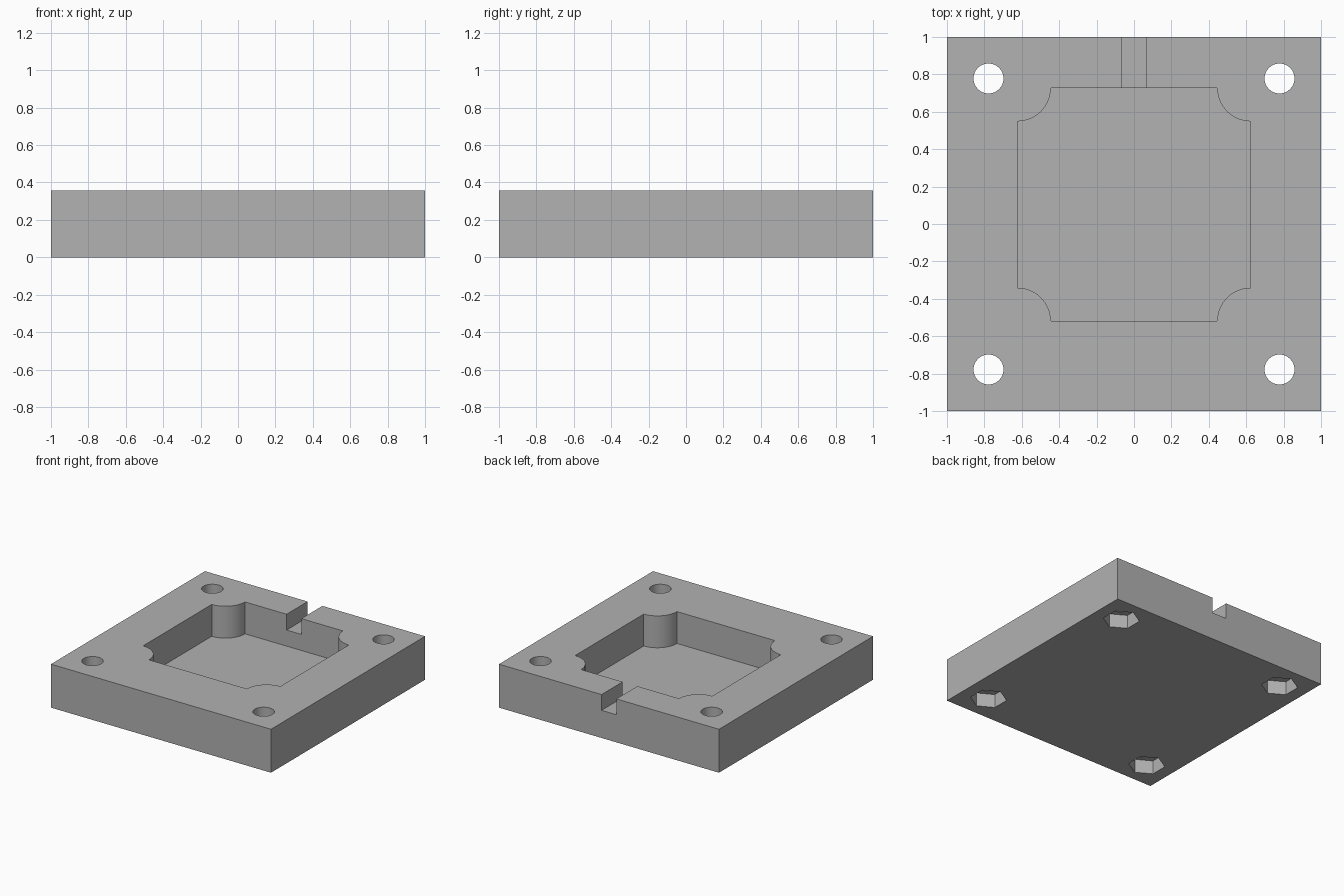
import bpy, bmesh
from math import cos, sin, pi

if "Cube" in bpy.data.objects:
    bpy.data.objects.remove(bpy.data.objects["Cube"], do_unlink=True)

HEIGHT = 0.357
BOLT = 0.778           # bolt hole offset from the centre
POCKET_HALF = 0.623    # half width of the square pocket
POCKET_Y = 0.104       # pocket is shifted towards the back
BOSS_R = 0.178         # rounded bosses in the pocket corners

grey = bpy.data.materials.new("light_grey")
grey.use_nodes = True
colour = (0.445, 0.445, 0.445, 1)
grey.diffuse_color = colour
grey.node_tree.nodes["Principled BSDF"].inputs["Base Color"].default_value = colour


def prism(name, outline, z0, z1):
    """Extrude a counter-clockwise outline from z0 up to z1."""
    bm = bmesh.new()
    base = bm.faces.new([bm.verts.new((x, y, z0)) for x, y in outline])
    top = bmesh.ops.extrude_face_region(bm, geom=[base])["geom"]
    verts = [v for v in top if isinstance(v, bmesh.types.BMVert)]
    bmesh.ops.translate(bm, verts=verts, vec=(0, 0, z1 - z0))
    bmesh.ops.recalc_face_normals(bm, faces=bm.faces)
    mesh = bpy.data.meshes.new(name)
    bm.to_mesh(mesh)
    bm.free()
    mesh.materials.append(grey)
    obj = bpy.data.objects.new(name, mesh)
    bpy.context.collection.objects.link(obj)
    return obj


def rectangle(x0, x1, y0, y1):
    return [(x0, y0), (x1, y0), (x1, y1), (x0, y1)]


def polygon(cx, cy, r, sides, start=0.0):
    return [(cx + r * cos(start + 2 * pi * i / sides),
             cy + r * sin(start + 2 * pi * i / sides)) for i in range(sides)]


def cut(target, cutter):
    """Subtract the cutter from the target and discard it."""
    cutter.hide_render = True
    mod = target.modifiers.new("cut", "BOOLEAN")
    mod.operation = "DIFFERENCE"
    mod.solver = "EXACT"
    mod.object = cutter
    bpy.context.view_layer.objects.active = target
    bpy.ops.object.modifier_apply(modifier=mod.name)
    bpy.data.objects.remove(cutter, do_unlink=True)


def pocket_outline(steps=16):
    """Square whose corners are bitten away by quarter circles."""
    points = []
    for k, (sx, sy) in enumerate([(1, 1), (-1, 1), (-1, -1), (1, -1)]):
        for i in range(steps + 1):
            a = (k - 1) * pi / 2 - pi / 2 * i / steps + 0.0
            points.append((sx * POCKET_HALF + BOSS_R * cos(a),
                           POCKET_Y + sy * POCKET_HALF + BOSS_R * sin(a)))
    return points


# Solid block
block = prism("housing_block", rectangle(-1, 1, -1, 1), 0, HEIGHT)

# Central pocket with corner bosses
cut(block, prism("pocket_cutter", pocket_outline(), HEIGHT - 0.262, HEIGHT + 0.1))

# Cable channel from the pocket out through the back
cut(block, prism("channel_cutter", rectangle(-0.067, 0.067, 0.5, 1.1),
                 HEIGHT - 0.13, HEIGHT + 0.1))

# Bolt holes with hexagonal nut recesses underneath
for sx in (-1, 1):
    for sy in (-1, 1):
        x, y = sx * BOLT, sy * BOLT
        cut(block, prism("nut_cutter", polygon(x, y, 0.138, 6, pi / 2), -0.1, 0.112))
        cut(block, prism("bolt_cutter", polygon(x, y, 0.08, 48), -0.1, HEIGHT + 0.1))

# Smooth the round walls, keep the edges crisp
bpy.ops.object.select_all(action="DESELECT")
block.select_set(True)
bpy.context.view_layer.objects.active = block
bpy.ops.object.shade_smooth_by_angle(angle=pi / 6)
